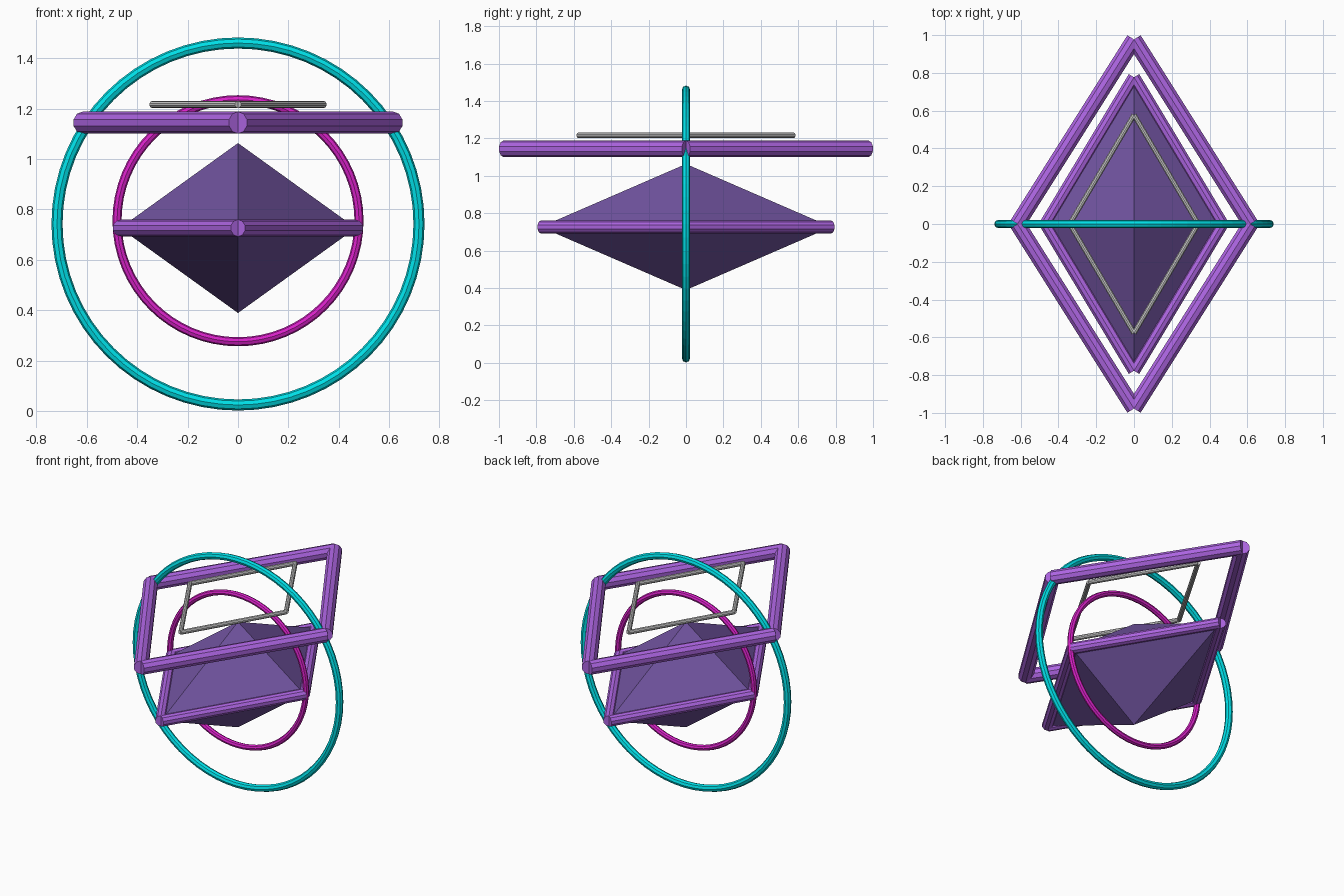
import bpy, math
from mathutils import Vector

if "Cube" in bpy.data.objects:
    bpy.data.objects.remove(bpy.data.objects["Cube"])


def material(name, color):
    m = bpy.data.materials.new(name)
    m.diffuse_color = (*color, 1)
    m.use_nodes = True
    m.node_tree.nodes["Principled BSDF"].inputs["Base Color"].default_value = m.diffuse_color
    return m


purple = material("purple", (0.42, 0.13, 0.76))
violet = material("dark_violet", (0.17, 0.09, 0.36))
cyan = material("cyan", (0.0, 0.74, 0.80))
magenta = material("magenta", (0.69, 0.015, 0.58))


def finish(name, mat):
    ob = bpy.context.object
    ob.name = name
    if mat:
        ob.data.materials.append(mat)
    return ob


def ring(name, z, major, minor, mat):
    bpy.ops.mesh.primitive_torus_add(
        location=(0, 0, z), rotation=(math.pi / 2, 0, 0), major_radius=major,
        minor_radius=minor, major_segments=64, minor_segments=8)
    finish(name, mat)


def diamond_frame(name, hx, hy, z, radius, mat):
    # four straight bars joining the corners of a flat diamond
    corners = [Vector(c) for c in ((hx, 0, z), (0, hy, z), (-hx, 0, z), (0, -hy, z))]
    for i, a in enumerate(corners):
        b = corners[(i + 1) % 4]
        d = b - a
        bpy.ops.mesh.primitive_cylinder_add(
            vertices=10, radius=radius, depth=d.length, location=(a + b) / 2,
            rotation=d.to_track_quat('Z', 'Y').to_euler())
        finish(f"{name}_bar_{i + 1}", mat)


# Central faceted crystal: two stacked four-sided pyramids
mesh = bpy.data.meshes.new("crystal")
hx, hy, hz, cz = 0.468, 0.777, 0.337, 0.726
verts = [(hx, 0, cz), (0, hy, cz), (-hx, 0, cz), (0, -hy, cz),
         (0, 0, cz + hz), (0, 0, cz - hz)]
faces = []
for i in range(4):
    j = (i + 1) % 4
    faces += [(i, j, 4), (j, i, 5)]
mesh.from_pydata(verts, [], faces)
mesh.materials.append(violet)
bpy.context.collection.objects.link(bpy.data.objects.new("crystal", mesh))

# Diamond frames: around the crystal, above it, and the thin grey one on top
diamond_frame("crystal_girdle", hx, hy, cz, 0.034, purple)
diamond_frame("upper_frame", 0.617, 0.977, 1.144, 0.0436, purple)
diamond_frame("thin_frame", 0.34, 0.578, 1.216, 0.014, None)

# Upright rings
ring("outer_ring", 0.742, 0.718, 0.022, cyan)
ring("inner_ring", 0.755, 0.48, 0.018, magenta)
